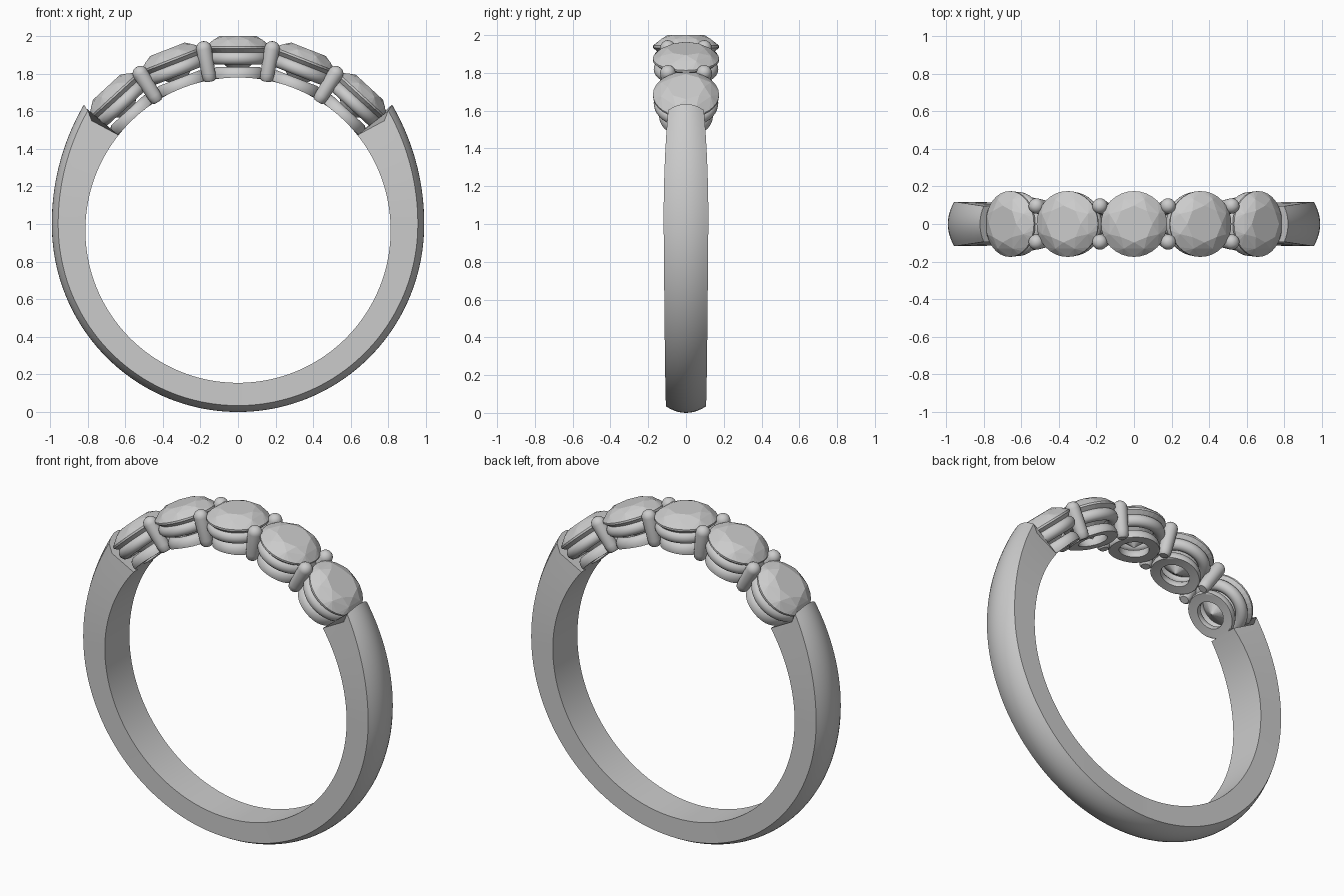
import bpy, bmesh
from math import sin, cos, pi, radians, sqrt
from mathutils import Matrix, Vector

if "Cube" in bpy.data.objects:
    bpy.data.objects.remove(bpy.data.objects["Cube"])

CZ, RI = 0.967, 0.812        # finger hole centre height and radius
STEP = 21.3                  # angle between neighbouring stones


def finish(name, bm, smooth=True):
    bmesh.ops.recalc_face_normals(bm, faces=bm.faces)
    me = bpy.data.meshes.new(name)
    bm.to_mesh(me)
    bm.free()
    ob = bpy.data.objects.new(name, me)
    bpy.context.collection.objects.link(ob)
    if smooth:
        bpy.ops.object.select_all(action='DESELECT')
        ob.select_set(True)
        bpy.context.view_layer.objects.active = ob
        bpy.ops.object.shade_smooth_by_angle(angle=radians(35))
    return ob


def place(deg):
    return Matrix.Translation((0, 0, CZ)) @ Matrix.Rotation(radians(deg), 4, 'Y')


def grid_faces(bm, rings, close_u):
    n = len(rings)
    for i in range(n if close_u else n - 1):
        a, b = rings[i], rings[(i + 1) % n]
        for j in range(len(a)):
            k = (j + 1) % len(a)
            bm.faces.new((a[j], a[k], b[k], b[j]))


# Shank: domed section swept round the finger, thicker and narrower at its ends
def outer_radius(e):
    if e < 0:
        return 0.967 + 0.023 * ((e + 90) / 90) ** 2
    return 0.99 + 0.00051 * e + 0.047 * (e / 39) ** 2


def half_width(e):
    u = (e + 90) / 90
    return 0.105 + 0.013 * u if e < 0 else 0.118 + 0.006 * e / 39 - 0.03 * (e / 39) ** 2


DOME = [1 - i / 5 for i in range(11)]
# (side fraction, height kind, end elevation)
SECTION = ([(-1, 'mid', 36.8), (-1, 'in', 38.5), (1, 'in', 38.5), (1, 'mid', 36.8)]
           + [(d, 'dome', 39.2 - 0.7 * d * d) for d in DOME])
bm = bmesh.new()
rings, N = [], 64
for i in range(2 * N + 1):
    s = (i - N) / N
    ring = []
    for f, kind, end in SECTION:
        e = -90 + (end + 90) * abs(s)
        R = outer_radius(e)
        edge = R - 0.034
        r = {'in': RI, 'mid': RI + 0.78 * (edge - RI), 'dome': R - 0.034 * f * f}[kind]
        a = radians(e)
        x = r * cos(a) * (1 if s >= 0 else -1)
        ring.append(bm.verts.new((x, f * half_width(e), CZ + r * sin(a))))
    rings.append(ring)
grid_faces(bm, rings, False)
bm.faces.new(rings[0])
bm.faces.new(rings[-1])
finish('shank', bm)


# Setting ring: oval-section ring, trimmed where it would enter the finger hole
def setting_ring(name, deg, major, tube_r, tube_h, height):
    bm = bmesh.new()
    M, rings = place(deg), []
    for i in range(64):
        t = 2 * pi * i / 64
        ring = []
        for j in range(18):
            p = 2 * pi * j / 18
            r, h = major + tube_r * cos(p), height + tube_h * sin(p)
            x = r * cos(t)
            h = max(h, sqrt(RI * RI - x * x))
            ring.append(bm.verts.new(M @ Vector((x, r * sin(t), h))))
        rings.append(ring)
    grid_faces(bm, rings, True)
    finish(name, bm)


# Brilliant-cut stone: hull of table, crown, girdle and pavilion rings
def stone(name, deg):
    bm = bmesh.new()
    M = place(deg)
    for n, r, h, off in ((8, 0.098, 1.033, 0), (8, 0.142, 1.012, 0.5), (32, 0.175, 0.977, 0),
                         (32, 0.175, 0.966, 0), (8, 0.05, 0.861, 0.5), (1, 0, 0.82, 0)):
        for i in range(n):
            t = 2 * pi * (i + off) / n
            bm.verts.new(M @ Vector((r * cos(t), r * sin(t), h)))
    bmesh.ops.convex_hull(bm, input=bm.verts)
    bmesh.ops.dissolve_limit(bm, angle_limit=radians(1.5), verts=bm.verts, edges=bm.edges)
    finish(name, bm, smooth=False)


# Prong: round post leaning slightly outward, with a ball tip
def prong(name, deg, side):
    bm = bmesh.new()
    lo, hi = Vector((0, side * 0.078, 0.806)), Vector((0, side * 0.096, 0.982))
    d = hi - lo
    rot = d.to_track_quat('Z', 'Y').to_matrix().to_4x4()
    M = place(deg)
    prof = [(0.024, 0), (0.034, 0.012), (0.037, 0.04)]
    prof += [(0.041 * cos(pi / 2 * k / 6), d.length + 0.041 * sin(pi / 2 * k / 6)) for k in range(6)]
    rings = [[bm.verts.new(M @ (lo + rot @ Vector((r * cos(2 * pi * i / 24), r * sin(2 * pi * i / 24), h))))
              for i in range(24)] for r, h in prof]
    grid_faces(bm, rings, False)
    bm.faces.new(rings[0])
    bm.faces.new(rings[-1])
    finish(name, bm)


# Five stones with their upper and lower rings
for i in range(5):
    ang = (i - 2) * STEP
    stone(f'stone_{i + 1}', ang)
    setting_ring(f'upper_ring_{i + 1}', ang, 0.138, 0.033, 0.035, 0.915)
    setting_ring(f'lower_ring_{i + 1}', ang, 0.112, 0.031, 0.045, 0.823)

# Prong pairs shared between neighbouring stones
for i in range(4):
    for side, label in ((-1, 'front'), (1, 'back')):
        prong(f'{label}_prong_{i + 1}', (i - 1.5) * STEP, side)
